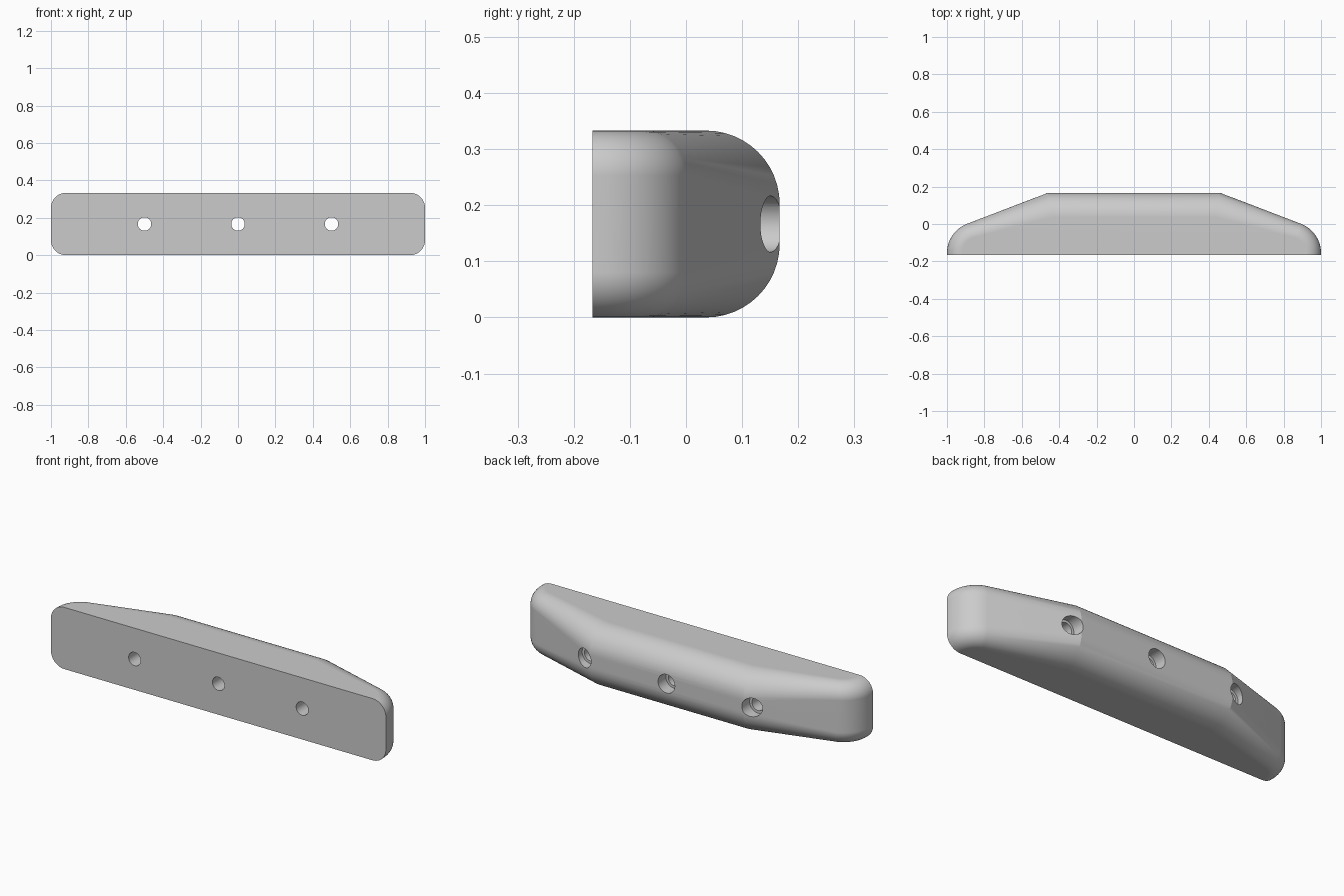
import bpy, bmesh, math
from mathutils import Vector

old = bpy.data.objects.get("Cube")
if old:
    bpy.data.objects.remove(old, do_unlink=True)

DEPTH, HEIGHT = 0.167, 0.333      # half depth (y), full height (z)
END_R, MID_R = 0.08, 0.131        # edge rounding at the ends and in the middle
STEPS = 12

grey = bpy.data.materials.new("plain_grey")
grey.use_nodes = True
colour = (0.6, 0.6, 0.6, 1)
grey.diffuse_color = colour
grey.node_tree.nodes["Principled BSDF"].inputs["Base Color"].default_value = colour


def outline():
    """Plan outline from the +x end round the back to the -x end, with edge radii."""
    half = [(Vector((1, -DEPTH)), END_R)]
    nose, sweep = 0.167, math.radians(69.2)
    for i in range(STEPS + 1):
        a = sweep * i / STEPS
        p = Vector((1 - nose + nose * math.cos(a), -0.155 + nose * math.sin(a)))
        half.append((p, END_R))
    half.append((Vector((0.46, DEPTH)), MID_R))
    return half + [(Vector((-p.x, p.y)), r) for p, r in reversed(half)]


def inward(points):
    """Mitred inward direction at each outline point."""
    edges = [(b - a).normalized() for a, b in zip(points, points[1:])]
    normals = [Vector((-e.y, e.x)) for e in edges]
    result = []
    for i in range(len(points)):
        n1, n2 = normals[max(i - 1, 0)], normals[min(i, len(normals) - 1)]
        result.append((n1 + n2) / (1 + n1.dot(n2)))
    return result


# Body: the outline swept through a rounded vertical section
path = outline()
dirs = inward([p for p, r in path])
quarter = [math.pi / 2 * i / STEPS for i in range(STEPS + 1)]
bm = bmesh.new()
rows = []
for top in (False, True):
    for a in (quarter if top else reversed(quarter)):
        row = []
        for (p, r), d in zip(path, dirs):
            q = p + d * r * (1 - math.cos(a))
            drop = r * (1 - math.sin(a))
            row.append(bm.verts.new((q.x, q.y, HEIGHT - drop if top else drop)))
        rows.append(row)
for low, high in zip(rows, rows[1:]):
    for i in range(len(low) - 1):
        bm.faces.new((low[i], low[i + 1], high[i + 1], high[i]))
bm.faces.new(rows[0])                                               # underside
bm.faces.new(rows[-1])                                              # top
bm.faces.new([r[0] for r in rows] + [r[-1] for r in reversed(rows)])  # front
bmesh.ops.recalc_face_normals(bm, faces=bm.faces)
mesh = bpy.data.meshes.new("grip_bar")
bm.to_mesh(mesh)
bm.free()
mesh.materials.append(grey)
body = bpy.data.objects.new("grip_bar", mesh)
bpy.context.collection.objects.link(body)
bpy.context.view_layer.objects.active = body


def drill(x, radius, y_from, y_to):
    """Cut a round hole along y."""
    bpy.ops.mesh.primitive_cylinder_add(
        vertices=48, radius=radius, depth=y_to - y_from,
        location=(x, (y_from + y_to) / 2, HEIGHT / 2), rotation=(math.pi / 2, 0, 0))
    cutter = bpy.context.object
    cutter.name = "hole_cutter"
    cutter.hide_render = True
    cutter.data.materials.append(grey)
    mod = body.modifiers.new("hole", 'BOOLEAN')
    mod.operation, mod.solver, mod.object = 'DIFFERENCE', 'EXACT', cutter
    bpy.context.view_layer.objects.active = body
    bpy.ops.object.modifier_apply(modifier=mod.name)
    bpy.data.objects.remove(cutter, do_unlink=True)


# Screw holes, each with a wider recess at the back
for x in (-0.5, 0, 0.5):
    drill(x, 0.036, -0.3, 0.3)
    drill(x, 0.05, 0.1, 0.3)

# Smooth shading with crisp creases and even flat faces
bpy.ops.object.select_all(action='DESELECT')
body.select_set(True)
bpy.context.view_layer.objects.active = body
bpy.ops.object.shade_smooth_by_angle(angle=math.radians(15))
weighted = body.modifiers.new("even_normals", 'WEIGHTED_NORMAL')
weighted.keep_sharp = True
